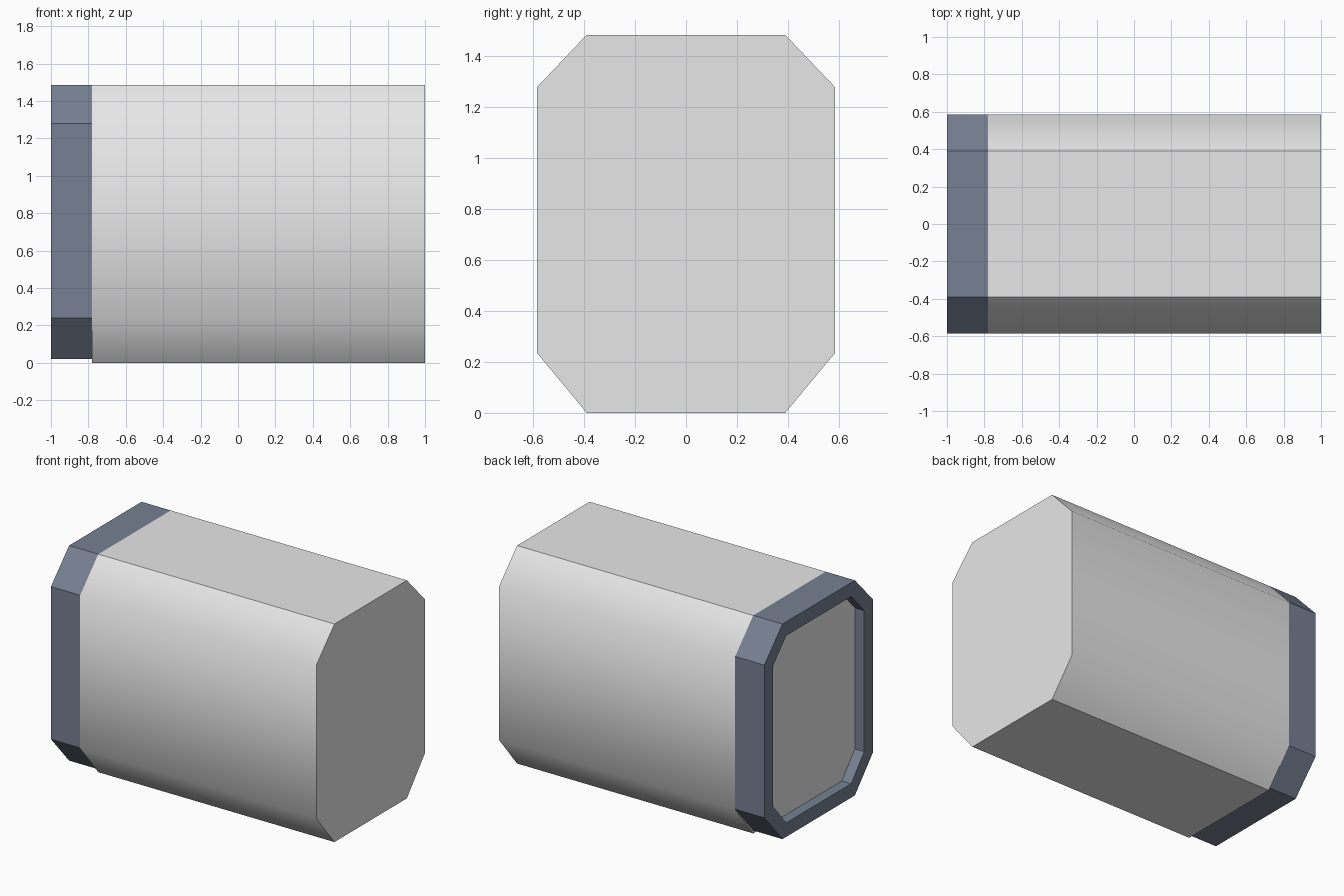
import bpy, bmesh, math

if "Cube" in bpy.data.objects:
    bpy.data.objects.remove(bpy.data.objects["Cube"])


def material(name, rgb):
    m = bpy.data.materials.new(name)
    m.diffuse_color = (*rgb, 1)
    m.use_nodes = True
    m.node_tree.nodes["Principled BSDF"].inputs["Base Color"].default_value = m.diffuse_color
    return m


def octagon(w, t, z0, z1, z2, z3):
    """Chamfered rectangle in the y-z plane: half width w, half flat width t."""
    return [(-t, z0), (t, z0), (w, z1), (w, z2), (t, z3), (-t, z3), (-w, z2), (-w, z1)]


def make_object(name, bm, mat):
    bmesh.ops.recalc_face_normals(bm, faces=bm.faces)
    mesh = bpy.data.meshes.new(name)
    bm.to_mesh(mesh)
    bm.free()
    mesh.materials.append(mat)
    obj = bpy.data.objects.new(name, mesh)
    bpy.context.collection.objects.link(obj)
    return obj


def loop(bm, profile, x):
    return [bm.verts.new((x, y, z)) for y, z in profile]


def bridge(bm, a, b):
    n = len(a)
    for i in range(n):
        j = (i + 1) % n
        bm.faces.new((a[i], a[j], b[j], b[i]))


grey = material("light grey", (0.8, 0.8, 0.8))
slate = material("slate blue", (0.184, 0.216, 0.29))

SEAM, BACK, RECESS = -0.78, -1.0, -0.93
outer = octagon(0.585, 0.39, 0.02, 0.24, 1.28, 1.485)
inner = octagon(0.49, 0.35, 0.115, 0.28, 1.24, 1.39)

# Main housing: solid chamfered block with softly shaded sides
bm = bmesh.new()
ends = [loop(bm, octagon(0.585, 0.39, 0.0, 0.235, 1.28, 1.485), x) for x in (SEAM, 1.0)]
bridge(bm, *ends)
for e in ends:
    bm.faces.new(e)
housing = make_object("housing", bm, grey)
bpy.context.view_layer.objects.active = housing
housing.select_set(True)
bpy.ops.object.shade_smooth_by_angle(angle=math.radians(45))

# Rim: flat-shaded collar with an opening
bm = bmesh.new()
front, back = loop(bm, outer, SEAM), loop(bm, outer, BACK)
lip, floor = loop(bm, inner, BACK), loop(bm, inner, RECESS)
for a, b in ((front, back), (back, lip), (lip, floor)):
    bridge(bm, a, b)
make_object("rim", bm, slate)

# Recessed panel closing the rim opening
bm = bmesh.new()
panel = bm.faces.new(loop(bm, inner, RECESS))
panel.normal_update()
if panel.normal.x > 0:
    panel.normal_flip()
mesh = bpy.data.meshes.new("recessed_panel")
bm.to_mesh(mesh)
bm.free()
mesh.materials.append(grey)
bpy.context.collection.objects.link(bpy.data.objects.new("recessed_panel", mesh))
